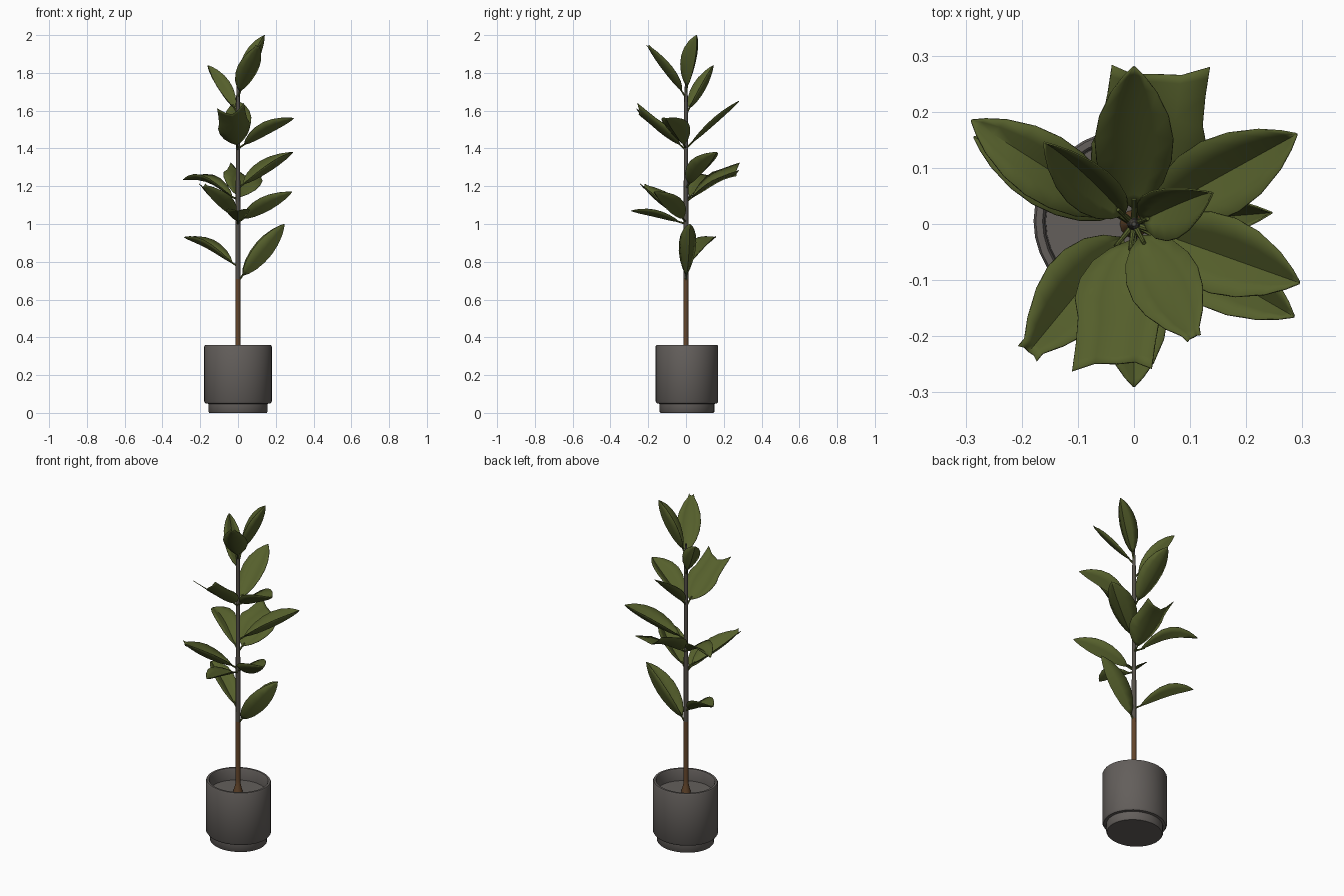
import bpy, bmesh, math
from mathutils import Vector

if "Cube" in bpy.data.objects:
    bpy.data.objects.remove(bpy.data.objects["Cube"])


def material(name, rgb):
    m = bpy.data.materials.new(name)
    m.diffuse_color = (*rgb, 1)
    m.use_nodes = True
    m.node_tree.nodes["Principled BSDF"].inputs["Base Color"].default_value = m.diffuse_color
    return m


LEAF = material("leaf green", (0.092, 0.116, 0.025))
POT = material("pot grey", (0.125, 0.113, 0.105))
BARK = material("bark brown", (0.125, 0.060, 0.024))
STEM = material("stem grey", (0.090, 0.080, 0.066))


def make(name, bm, mat, angle=40):
    bmesh.ops.recalc_face_normals(bm, faces=bm.faces)
    me = bpy.data.meshes.new(name)
    bm.to_mesh(me)
    bm.free()
    me.materials.append(mat)
    ob = bpy.data.objects.new(name, me)
    bpy.context.collection.objects.link(ob)
    bpy.ops.object.select_all(action='DESELECT')
    ob.select_set(True)
    bpy.context.view_layer.objects.active = ob
    bpy.ops.object.shade_smooth_by_angle(angle=math.radians(angle))
    return ob


def lathe(name, profile, mat, n=32, sy=1.0, cy=0.0):
    """Revolve (radius, z) points, capping both ends."""
    bm = bmesh.new()
    rings = [[bm.verts.new((r * math.cos(2 * math.pi * i / n),
                            cy + sy * r * math.sin(2 * math.pi * i / n), z))
              for i in range(n)] for r, z in profile]
    for a, b in zip(rings, rings[1:]):
        for i in range(n):
            j = (i + 1) % n
            bm.faces.new((a[i], a[j], b[j], b[i]))
    bm.faces.new(rings[0])
    bm.faces.new(rings[-1])
    return make(name, bm, mat)


def stalk(name, p, q, r):
    d = q - p
    bm = bmesh.new()
    bmesh.ops.create_cone(bm, cap_ends=True, segments=8, radius1=r, radius2=r * .6, depth=d.length)
    rot = d.to_track_quat('Z', 'Y').to_matrix()
    for v in bm.verts:
        v.co = rot @ v.co + (p + q) / 2
    make(name, bm, LEAF)


# Half-width of the blade along its length, pointed and blunt ends
SHAPE = [(0, .06), (.08, .42), (.2, .74), (.36, .95), (.52, 1), (.68, .88), (.84, .58), (.94, .27), (1, .02)]


def leaf(name, base_z, tip, width, fold=.2, arch=.02, roll=0, blunt=0):
    """Blade folded upward along its midrib; fold is the depth of the V over the width."""
    root, tip = Vector((0, 0, base_z)), Vector(tip)
    d = (tip - root).normalized()
    base = root + d * .04 + Vector((0, 0, .004))
    stalk(name + "_stalk", root, base + d * .02, .006)
    side = d.cross(Vector((0, 0, 1))).normalized()
    up = side.cross(d)
    a = math.radians(roll)
    side, up = side * math.cos(a) + up * math.sin(a), up * math.cos(a) - side * math.sin(a)
    bm = bmesh.new()
    rows = []
    for t, w in SHAPE:
        w = max(w, blunt) if t > .5 else w
        mid = base.lerp(tip, t) + Vector((0, 0, 1)) * arch * math.sin(math.pi * t)
        row = []
        for s in (-1, -.5, 0, .5, 1):
            horn = d * .15 * blunt * s * s * max(0, t - .7)
            cup = up * ((abs(s) - .5) * fold * w * width)
            row.append(bm.verts.new(mid + side * (s * w * width / 2) + cup + horn))
        rows.append(row)
    for p, q in zip(rows, rows[1:]):
        for i in range(4):
            bm.faces.new((p[i], p[i + 1], q[i + 1], q[i]))
    ob = make(name, bm, LEAF, 60)
    mod = ob.modifiers.new("thickness", 'SOLIDIFY')
    mod.thickness = .003
    mod.offset = 0


# Pot with recessed foot, rim and sunken inner floor
lathe("pot", [(.152, 0), (.157, .006), (.157, .048), (.172, .050), (.179, .060),
              (.179, .352), (.175, .359), (.163, .359), (.159, .352), (.157, .29), (.02, .29)],
      POT, 36, .925, .005)

# Trunk: flared brown lower part, grey upper part
lathe("lower_trunk", [(.026, .285), (.023, .305), (.015, .335), (.013, .36), (.0125, .71)], BARK, 12)
lathe("upper_stem", [(.0125, .71), (.012, 1.2), (.011, 1.55), (.009, 1.70), (.004, 1.76)], STEM, 12)

# Leaves: name, attachment height, tip, width, fold, arch, roll, blunt end
for args in [
    ("leaf_low_right", .695, (.245, .02, 1.0), .09, 1.1, 0, 0),
    ("leaf_low_left", .775, (-.285, .155, .93), .11, .4, .03),
    ("leaf_front_low", 1.0, (0, -.29, 1.07), .12, .3, .015),
    ("leaf_right_front", 1.01, (.285, -.165, 1.17), .13, .5, .005),
    ("leaf_left_front", 1.02, (-.185, -.225, 1.2), .14, .35, .005, 0, .3),
    ("leaf_left_back", 1.13, (-.29, .185, 1.235), .12, .3, .05),
    ("leaf_right_back", 1.19, (.29, .16, 1.38), .14, .4, .01),
    ("leaf_back_wide", 1.12, (.04, .258, 1.27), .21, .2, .025, -15, .85),
    ("leaf_right_upper", 1.4, (.295, -.105, 1.56), .14, .4, .02),
    ("leaf_front_wide", 1.39, (-.033, -.24, 1.59), .17, .2, 0, -15, .85),
    ("leaf_back_upper", 1.4, (0, .28, 1.65), .14, .2, .01),
    ("leaf_upper_left", 1.58, (-.16, .145, 1.84), .09, .6, 0, 15),
    ("leaf_top_front", 1.67, (.105, -.2, 1.94), .13, .2, 0, 0, .2),
    ("leaf_top", 1.69, (.14, .055, 2.0), .095, .7, .01, -8),
]:
    leaf(*args)
